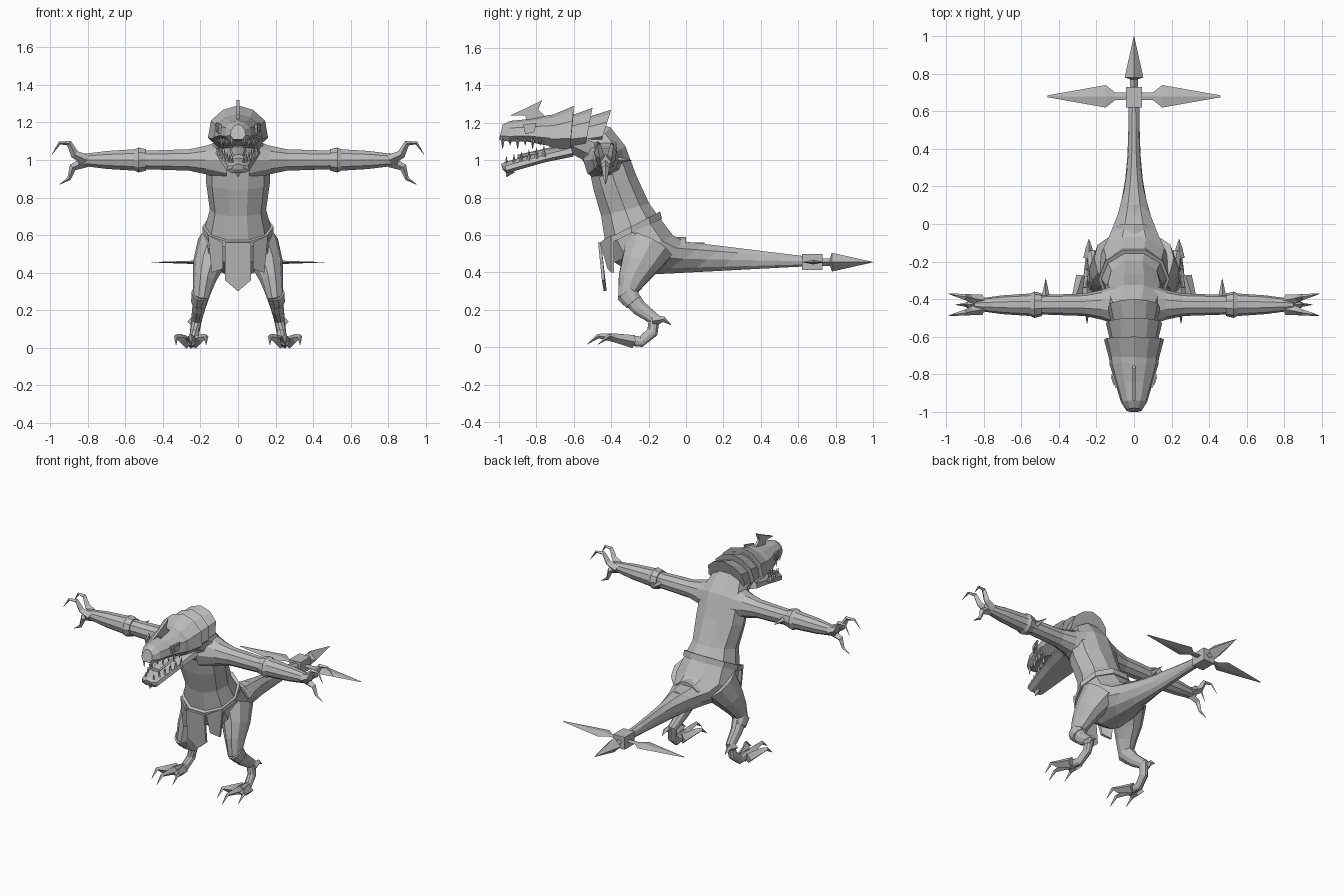
import bpy, bmesh, math
from mathutils import Vector

if "Cube" in bpy.data.objects:
    bpy.data.objects.remove(bpy.data.objects["Cube"])

GREY = (0.5, 0.5, 0.5, 1)
stone = bpy.data.materials.new("stone grey")
stone.use_nodes = True
stone.diffuse_color = GREY
stone.node_tree.nodes["Principled BSDF"].inputs["Base Color"].default_value = GREY

ACROSS, ALONG, UP = Vector((1, 0, 0)), Vector((0, 1, 0)), Vector((0, 0, 1))


def polygon(sides, turn=0.0):
    angles = [math.tau * (step + turn) / sides for step in range(sides)]
    return [(math.cos(angle), math.sin(angle)) for angle in angles]


ROUND = polygon(10)
DIAMOND = polygon(4)
BLOCK = polygon(4, turn=0.5)
# Skull section: broad cheeks below, narrow crown above
CHEEK = [(0.6, -1), (1, -0.5), (0.9, 0.3), (0.5, 0.8)]
SKULL = CHEEK + [(0, 1)] + [(-across, up) for across, up in reversed(CHEEK)]


def mix(start, end, amount):
    return start + (end - start) * amount


def skin(name, rings, mirrored=False):
    """Join rings of points into a flat-faced solid, or a left and right pair."""
    sides = {"left_": 1, "right_": -1} if mirrored else {"": 1}
    for prefix, sign in sides.items():
        bm = bmesh.new()
        rows = [[bm.verts.new((sign * p.x, p.y, p.z)) for p in ring] for ring in rings]
        for first, second in zip(rows, rows[1:]):
            for i in range(len(first)):
                bm.faces.new((first[i - 1], first[i], second[i], second[i - 1]))
        bm.faces.new(rows[0])
        bm.faces.new(rows[-1])
        bmesh.ops.recalc_face_normals(bm, faces=bm.faces)
        mesh = bpy.data.meshes.new(prefix + name)
        bm.to_mesh(mesh)
        bm.free()
        mesh.materials.append(stone)
        bpy.context.collection.objects.link(bpy.data.objects.new(prefix + name, mesh))


def hull(name, sections, shape=ROUND):
    """Loft on the centre plane; a section is lower (y, z), upper (y, z), half width."""
    rings = []
    for low, high, width in sections:
        bottom, top = Vector((0, *low)), Vector((0, *high))
        middle, rise = (bottom + top) / 2, (top - bottom) / 2
        rings.append([middle + ACROSS * width * across + rise * up for across, up in shape])
    skin(name, rings)


def tube(name, points, radii, side_axis, flat=1.0, shape=DIAMOND, mirrored=True):
    """Loft along points; flat scales the half size along the side axis."""
    points = [Vector(point) for point in points]
    rings = []
    for i, (point, radius) in enumerate(zip(points, radii)):
        tangent = points[min(i + 1, len(points) - 1)] - points[max(i - 1, 0)]
        side = (side_axis - side_axis.project(tangent)).normalized()
        up = tangent.normalized().cross(side)
        rings.append([point + (side * flat * a + up * b) * radius for a, b in shape])
    skin(name, rings, mirrored)


def claw(name, points, radius, side_axis=ACROSS, mirrored=True):
    """Tube that narrows evenly to a point."""
    last = len(points) - 1
    radii = [mix(radius, 0.001, i / last) for i in range(len(points))]
    tube(name, points, radii, side_axis, mirrored=mirrored)


def spindle(name, origin, axis, profile, side_axis, **options):
    """Straight tube with a profile of distance and radius along an axis."""
    points = [Vector(origin) + axis * distance for distance, radius in profile]
    tube(name, points, [radius for distance, radius in profile], side_axis, **options)


def plate(name, outline, depth, mirrored=False):
    """Flat outline pushed out by a depth vector."""
    front = [Vector(point) for point in outline]
    skin(name, [front, [point + depth for point in front]], mirrored)


# Torso and neck, running on into a tail that thins by a rule
torso = [((-.65, 1.05), (-.6, 1.24), .1), ((-.56, 1), (-.4, 1.18), .13),
         ((-.52, .94), (-.32, 1.08), .17), ((-.5, .84), (-.26, .92), .17),
         ((-.46, .7), (-.19, .77), .15), ((-.44, .56), (-.13, .69), .18),
         ((-.39, .45), (-.06, .6), .2)]
tail = []
for step in range(7):
    t = step / 6
    tail.append(((mix(-.28, .62, t), mix(.38, .43, t)), (mix(0, .62, t), mix(.57, .49, t)),
                 mix(.03, .16, (1 - t) ** 3)))
hull("body", torso + tail)

# Slanted belt
hull("belt", [((-.46, .53), (-.12, .69), .19), ((-.46, .56), (-.13, .73), .19)])

# Overlapping tail scales, each smaller than the one before
for k in range(3):
    start, crest, width = mix(-.1, 0, k), .59 - .03 * k, .12 - .03 * k
    hull(f"tail_scale_{k + 1}", [((start, .46), (start, crest), width),
                                 ((start + .1, .46), (start + .1, crest), width * .8)], SKULL)

# Tail weapon: hub, end spike and side blades
hub = Vector((0, .68, .455))
spindle("tail_hub", hub, ALONG, [(-.06, .06), (.05, .06)], ACROSS, shape=BLOCK, mirrored=False)
spindle("tail_spike", hub, ALONG, [(0, .02), (.09, .02), (.1, .05), (.32, .001)],
        ACROSS, mirrored=False)
spindle("tail_blade", hub, ACROSS, [(0, .004), (.1, .004), (.15, .012), (.46, .001)],
        ALONG, flat=5)

# Skull, jaw and tongue
hull("skull", [((-.62, 1.05), (-.6, 1.26), .14), ((-.75, 1.08), (-.74, 1.24), .13),
               ((-.85, 1.1), (-.84, 1.22), .1), ((-.95, 1.1), (-.94, 1.21), .07),
               ((-1, 1.11), (-.98, 1.19), .04)], SKULL)
hull("lower_jaw", [((-.6, 1.02), (-.62, 1.09), .12), ((-.75, .99), (-.76, 1.05), .1),
                   ((-.96, .93), (-.97, .99), .06), ((-.98, .95), (-.99, .98), .03)], SKULL)
claw("chin_spike", [(0, -.94, .95), (0, -.96, .91)], .03, mirrored=False)
hull("tongue", [((-.68, 1.04), (-.68, 1.08), .05), ((-.9, 1), (-.9, 1.03), .03)])

# Helmet bands flaring toward the back
for k in range(3):
    rear, shrink = -.6 + .08 * k, .01 * k
    hull(f"helmet_band_{k + 1}",
         [((rear - .13, 1.07), (rear - .12, 1.24 - shrink), .13 - shrink),
          ((rear - .02, 1.06 + shrink), (rear + .02 * k, 1.29 - shrink), .16 - shrink)], SKULL)

# Forked horn on the snout
horn = [(-.85, 1.2), (-.86, 1.24), (-.94, 1.24), (-.85, 1.28), (-.77, 1.32), (-.79, 1.27), (-.72, 1.2)]
plate("nose_horn", [(-.008, y, z) for y, z in horn], ACROSS * .016)

# Eye with a raised frame
corners = [(-.04, .02), (.03, .03), (.02, -.02), (-.03, -.03)]
for part, size, depth in (("eye_frame", 1, .012), ("eye", .6, .018)):
    outline = [(.1 + .3 * size * y, size * y - .83, size * z + 1.17) for y, z in corners]
    plate(part, outline, ACROSS * depth, mirrored=True)

# Teeth along both jaws
for k in range(6):
    y, x = -.98 + .04 * k, .03 + .014 * k
    claw(f"upper_tooth_{k + 1}", [(x, y, 1.12), (x, y, 1.06 + k % 2 * .02)], .013)
    root = .96 + .012 * k
    claw(f"lower_tooth_{k + 1}", [(x, y + .02, root), (x, y + .02, root + .06)], .012)

# Front loin cloth: pointed centre and a strip on either side
plate("cloth_centre", [(-.07, -.47, .56), (.07, -.47, .56), (.07, -.45, .36),
                       (0, -.44, .3), (-.07, -.45, .36)], ALONG * .016)
plate("cloth_strip", [(.08, -.46, .56), (.16, -.4, .6), (.14, -.4, .4), (.08, -.42, .42)],
      ALONG * .016, mirrored=True)

# Arm, flared bracer and elbow spike
shoulder = Vector((0, -.43, 1))
spindle("arm", shoulder, ACROSS, [(.06, .12), (.17, .08), (.26, .06), (.55, .05)], ALONG, shape=ROUND)
spindle("bracer", shoulder, ACROSS, [(.49, .06), (.53, .07), (.55, .06), (.7, .05), (.85, .03)],
        ALONG, shape=ROUND)
claw("elbow_spike", [(.47, -.38, 1), (.47, -.29, 1)], .02)

# Two hooked fingers that spread apart, and a thumb below
for k, spread in enumerate((-.06, .06)):
    bends = [(.81, 1), (.87, 1.03), (.9, 1.09), (.95, 1.09), (.99, 1.03)]
    reach = [(x, shoulder.y + spread * mix(.4, 1, i / 4), z) for i, (x, z) in enumerate(bends)]
    claw(f"finger_{k + 1}", reach, .03, ALONG)
bends = [(.81, .99), (.88, .96), (.9, .9), (.95, .87)]
claw("thumb", [(x, shoulder.y, z) for x, z in bends], .03, ALONG)

# Leg: splays outward and slims quickly below the thigh
joints = [(-.2, .54), (-.25, .44), (-.29, .36), (-.31, .28), (-.25, .21),
          (-.17, .15), (-.18, .08), (-.24, .03), (-.34, .04)]
stages = [i / 8 for i in range(9)]
leg = [(mix(.11, .25, t ** .5), y, z) for t, (y, z) in zip(stages, joints)]
tube("leg", leg, [mix(.03, .14, (1 - t) ** 3) for t in stages], ACROSS, flat=.8, shape=ROUND)
tube("knee_cuff", [(.2, -.32, .29), (.21, -.28, .24)], [.06, .05], ACROSS, flat=.8, shape=ROUND)
claw("heel_spur", [(.24, -.18, .14), (.24, -.12, .15), (.24, -.08, .12)], .03)

# Three arched toes fanning from the foot
for k in range(3):
    fan = .08 * (k - 1)
    tip = -.47 - .06 * (k % 2)
    claw(f"toe_{k + 1}", [(.25 + fan * .3, -.28, .03), (.25 + fan * .7, -.38, .05),
                          (.25 + fan, tip + .06, .06), (.25 + fan, tip, .015)], .035)
